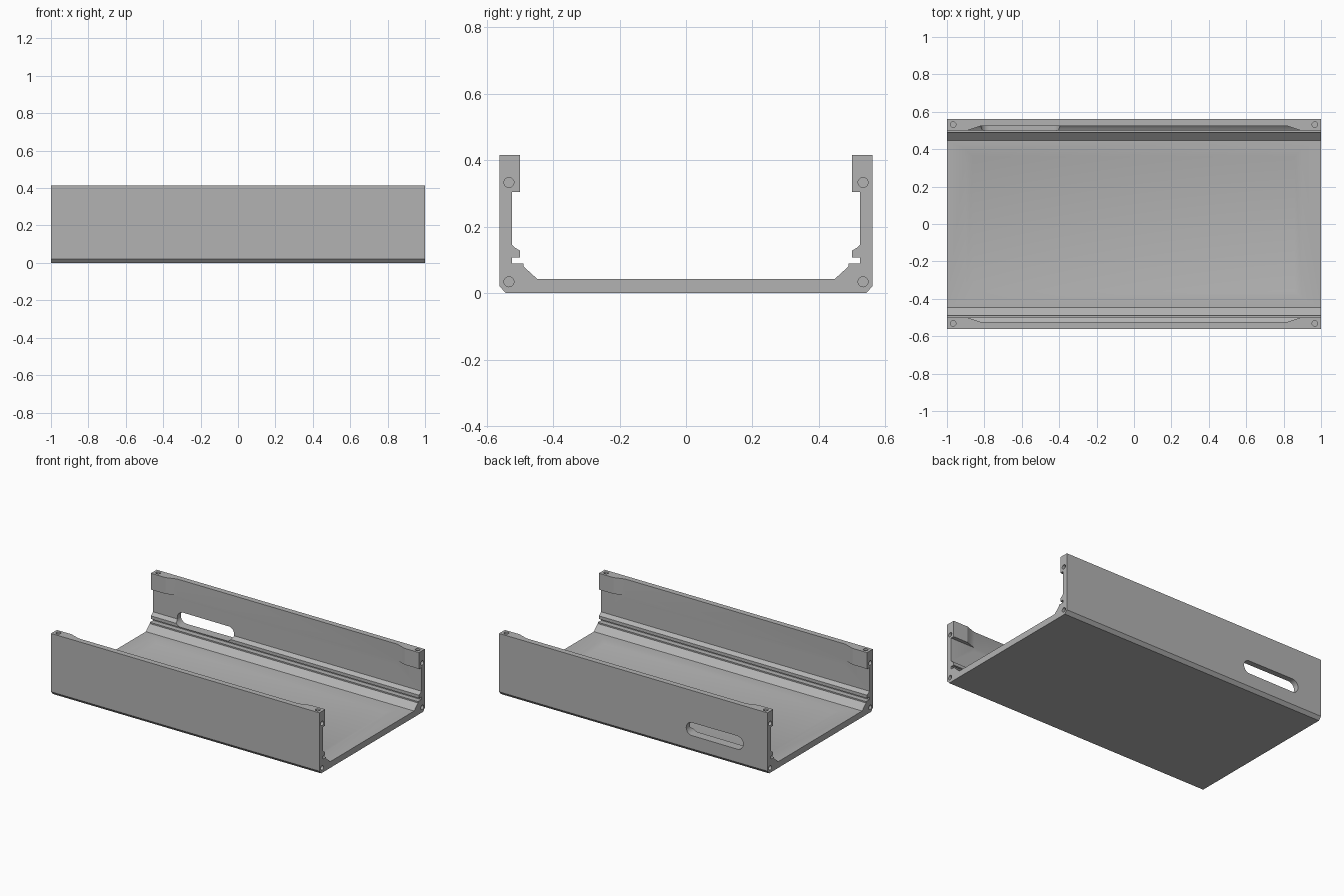
import bpy, bmesh, math
from mathutils import Vector

cube = bpy.data.objects.get("Cube")
if cube:
    bpy.data.objects.remove(cube, do_unlink=True)

grey = bpy.data.materials.new("brushed grey")
grey.use_nodes = True
colour = (0.45, 0.45, 0.45, 1)
grey.diffuse_color = colour
grey.node_tree.nodes["Principled BSDF"].inputs["Base Color"].default_value = colour


def prism(bm, points, offset):
    """Closed prism: a flat outline swept along an offset."""
    face = bm.faces.new([bm.verts.new(p) for p in points])
    new = bmesh.ops.extrude_face_region(bm, geom=[face], use_keep_orig=True)["geom"]
    bmesh.ops.translate(bm, vec=offset,
                        verts=[v for v in new if isinstance(v, bmesh.types.BMVert)])


def ring(centre, u, v, radius, n=24):
    return [Vector(centre) + radius * (Vector(u) * math.cos(a) + Vector(v) * math.sin(a))
            for a in (2 * math.pi * i / n for i in range(n))]


def finish(bm, name):
    bmesh.ops.recalc_face_normals(bm, faces=bm.faces)
    mesh = bpy.data.meshes.new(name)
    bm.to_mesh(mesh)
    bm.free()
    mesh.materials.append(grey)
    obj = bpy.data.objects.new(name, mesh)
    bpy.context.collection.objects.link(obj)
    return obj


X, Y, Z = (1, 0, 0), (0, 1, 0), (0, 0, 1)

# Extruded channel: half of the cross-section, mirrored
half = [(0.543, 0), (0.562, 0.022), (0.562, 0.415), (0.5, 0.415), (0.5, 0.305),
        (0.524, 0.305), (0.524, 0.146), (0.515, 0.137), (0.5, 0.128), (0.5, 0.107),
        (0.524, 0.107), (0.524, 0.089), (0.489, 0.089), (0.489, 0.08), (0.447, 0.042)]
section = half + [(-y, z) for y, z in reversed(half)]
bm = bmesh.new()
prism(bm, [(-1, y, z) for y, z in section], (2, 0, 0))
channel = finish(bm, "channel")

# Everything milled away, as separate closed solids
bm = bmesh.new()
for side in (-1, 1):
    # Middle of the inner lip, leaving tapered corner blocks
    lip = [(-0.9, 0.495), (-0.885, 0.502), (-0.82, 0.524), (0.82, 0.524), (0.885, 0.502), (0.9, 0.495)]
    prism(bm, [(x, side * y, 0.28) for x, y in lip], (0, 0, 0.2))
    for end in (-1, 1):
        # Screw holes in the ends and on top of the corners
        for z in (0.333, 0.034):
            prism(bm, ring((end * 1.02, side * 0.533, z), Y, Z, 0.015), (-end * 0.12, 0, 0))
        prism(bm, ring((end * 0.967, side * 0.531, 0.43), X, Y, 0.015), (0, 0, -0.07))

# Rounded slot through the back wall
slot = ring((-0.775, 0.46, 0.155), X, Z, 0.045)
for p in slot:
    if p.x > -0.775 + 1e-4:
        p.x += 0.335
slot.sort(key=lambda p: math.atan2(p.z - 0.155, p.x + 0.608))
prism(bm, slot, (0, 0.2, 0))

# Shallow sloped pan in the floor
levels = []
for x, y, z in ((0.86, 0.36, 0.03), (0.9, 0.4, 0.042), (0.9, 0.4, 0.06)):
    levels.append([bm.verts.new((sx * x, sy * y, z))
                   for sx, sy in ((-1, -1), (1, -1), (1, 1), (-1, 1))])
for low, high in zip(levels, levels[1:]):
    for i in range(4):
        j = (i + 1) % 4
        bm.faces.new((low[i], low[j], high[j], high[i]))
bm.faces.new(levels[0])
bm.faces.new(levels[-1])
cutter = finish(bm, "milling_cutter")
cutter.hide_render = True

# Cut, then shade
bpy.ops.object.select_all(action='DESELECT')
bpy.context.view_layer.objects.active = channel
channel.select_set(True)
cut = channel.modifiers.new("milling", 'BOOLEAN')
cut.operation, cut.solver, cut.object = 'DIFFERENCE', 'EXACT', cutter
bpy.ops.object.modifier_apply(modifier=cut.name)
bpy.data.objects.remove(cutter, do_unlink=True)
bpy.ops.object.shade_smooth_by_angle(angle=math.radians(22))
